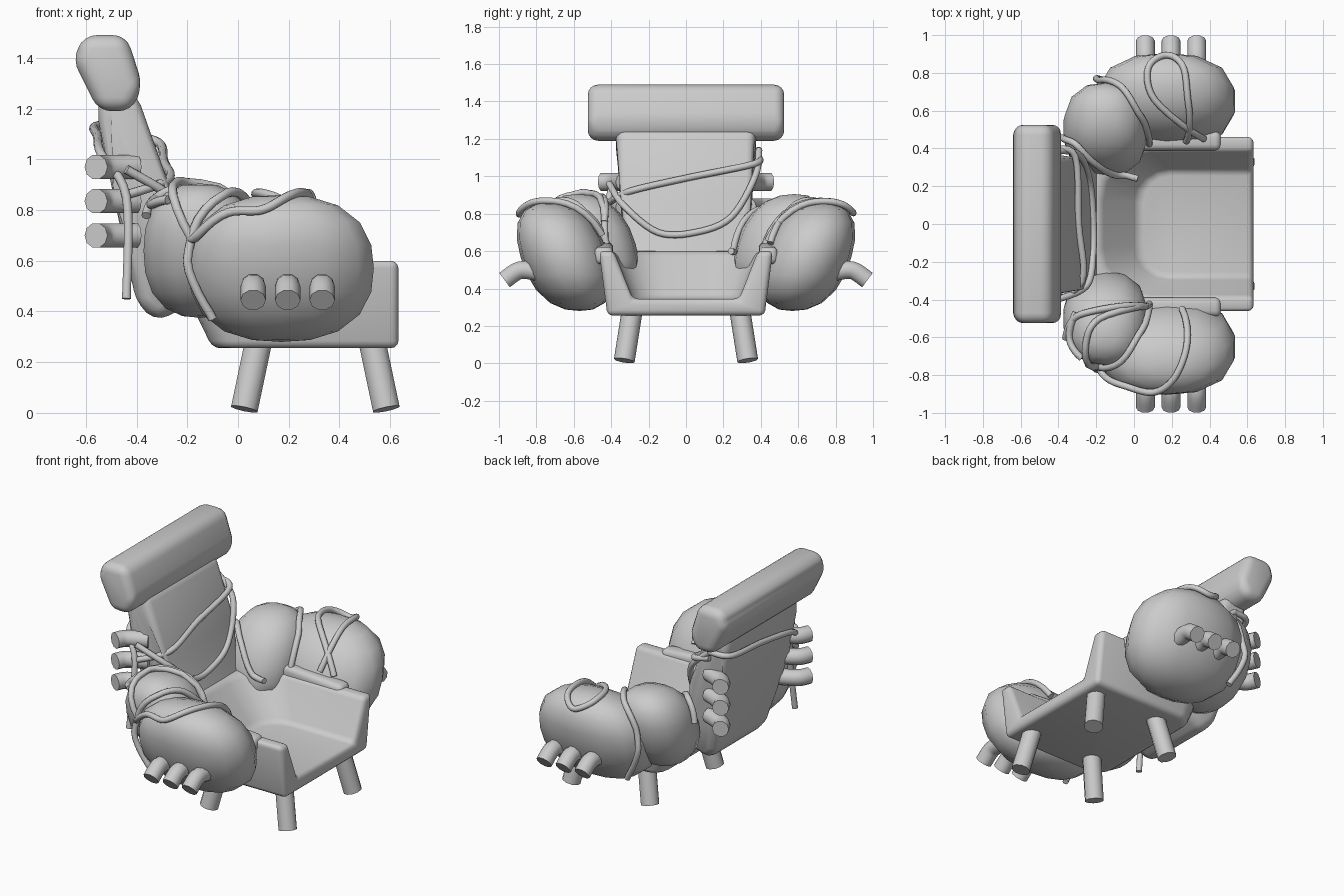
import bpy, bmesh, math
from mathutils import Vector

if "Cube" in bpy.data.objects:
    bpy.data.objects.remove(bpy.data.objects["Cube"])

POW = 2.4
PODS = []  # (centre, radii, lean), used to lay the cables on the pods


def finish(ob, bevel=0, seg=3, angle=40):
    bpy.ops.object.select_all(action='DESELECT')
    ob.select_set(True)
    bpy.context.view_layer.objects.active = ob
    if bevel:
        m = ob.modifiers.new("round", 'BEVEL')
        m.width, m.segments, m.limit_method = bevel, seg, 'ANGLE'
        m.angle_limit = math.radians(25)
        bpy.ops.object.modifier_apply(modifier=m.name)
    bpy.ops.object.shade_smooth_by_angle(angle=math.radians(angle))
    return ob


def mesh_object(name, bm):
    bmesh.ops.recalc_face_normals(bm, faces=bm.faces)
    me = bpy.data.meshes.new(name)
    bm.to_mesh(me)
    bm.free()
    ob = bpy.data.objects.new(name, me)
    bpy.context.collection.objects.link(ob)
    return ob


def extrude_profile(name, profile, y0, y1, bevel, seg=3, width=lambda z: 1):
    bm = bmesh.new()
    a = [bm.verts.new((x, y0 * width(z), z)) for x, z in profile]
    b = [bm.verts.new((x, y1 * width(z), z)) for x, z in profile]
    bm.faces.new(a)
    bm.faces.new(b[::-1])
    for i in range(len(a)):
        bm.faces.new((a[i - 1], a[i], b[i], b[i - 1]))
    return finish(mesh_object(name, bm), bevel, seg, 50)


def pod(name, centre, radii, lean):
    bm = bmesh.new()
    bmesh.ops.create_uvsphere(bm, u_segments=14, v_segments=10, radius=1)
    c = Vector(centre)
    for v in bm.verts:
        f = sum(abs(d) ** POW for d in v.co) ** (-1 / POW)
        d = Vector([v.co[i] * f * radii[i] for i in range(3)])
        d.y += lean * d.z
        v.co = c + d
    PODS.append((c, radii, lean))
    return finish(mesh_object(name, bm), 0, 0, 60)


def push_out(p):
    for c, r, lean in PODS:
        d = p - c
        e = (d.x, d.y - lean * d.z, d.z)
        f = sum(abs(e[i] / (r[i] + 0.012)) ** POW for i in range(3)) ** (1 / POW)
        if 0.5 < f < 1:
            p = c + d / f
    return p


def pod_top(x, y):
    z = 0.95
    while z > 0.6:
        for c, r, lean in PODS:
            e = (x - c.x, y - c.y - lean * (z - c.z), z - c.z)
            if sum(abs(e[i] / r[i]) ** POW for i in range(3)) < 1:
                return z
        z -= 0.01
    return z


def tube(name, pts, radius, lay=False, steps=6):
    P = [Vector(p) for p in pts]
    out = []
    for i in range(len(P) - 1):  # Catmull-Rom path
        a, b, c, d = P[max(i - 1, 0)], P[i], P[i + 1], P[min(i + 2, len(P) - 1)]
        for k in range(steps):
            t = k / steps
            out.append(b.lerp(c, t) if steps == 1 else
                       b + ((c - a) * t + (2 * a - 5 * b + 4 * c - d) * t * t
                            + (3 * b - a - 3 * c + d) * t ** 3) / 2)
    out.append(P[-1])
    if lay:
        out = [push_out(p) for p in out]
    cu = bpy.data.curves.new(name, 'CURVE')
    cu.dimensions = '3D'
    cu.bevel_depth, cu.bevel_resolution, cu.use_fill_caps = radius, 3, True
    sp = cu.splines.new('POLY')
    sp.points.add(len(out) - 1)
    for q, p in zip(sp.points, out):
        q.co = (*p, 1)
    ob = bpy.data.objects.new(name, cu)
    bpy.context.collection.objects.link(ob)
    bpy.ops.object.select_all(action='DESELECT')
    ob.select_set(True)
    bpy.context.view_layer.objects.active = ob
    bpy.ops.object.convert(target='MESH')
    return finish(bpy.context.object)


def pod_cable(name, *xy):  # drapes a plan-view path over the pods
    tube(name, [(x, y, pod_top(x, y)) for x, y in xy], 0.018, True)


def strap(name, x_at_z, *yz):  # lies on the leaning backrest
    tube(name, [(x_at_z(z) if abs(y) < 0.38 else -0.44, y, z) for y, z in yz], 0.018, True)


# seat tub: U-shaped loops skinned from the base, over the rim, to the floor
def u_loop(x0, w, c, z):
    arc = [math.radians(a) for a in (0, 22, 45, 68, 90)]
    half = [(0.633, w)] + [(x0 + c - c * math.sin(a), w - c + c * math.cos(a)) for a in arc]
    return [(x, -y, z) for x, y in half] + [(x, y, z) for x, y in half[::-1]]


bm = bmesh.new()
loops = [[bm.verts.new(p) for p in u_loop(*a)] for a in (
    (-0.10, 0.42, 0.10, 0.255), (-0.27, 0.465, 0.20, 0.60),
    (-0.18, 0.385, 0.26, 0.60), (0.02, 0.285, 0.17, 0.345))]
for a, b in zip(loops, loops[1:]):
    for i in range(len(a) - 1):
        bm.faces.new((a[i], a[i + 1], b[i + 1], b[i]))
bm.faces.new(loops[0])
bm.faces.new(loops[3])
bm.faces.new([l[0] for l in loops] + [l[-1] for l in loops[::-1]])
finish(mesh_object("seat_tub", bm), 0.03, 3)

# backrest, narrowing to the bottom, and headrest cushion
extrude_profile("backrest", [(-0.40, 1.26), (-0.265, 0.88), (-0.21, 0.62), (-0.12, 0.46), (-0.32, 0.36),
                             (-0.40, 0.43), (-0.44, 0.62), (-0.49, 0.85), (-0.55, 1.15), (-0.55, 1.26)],
                -0.375, 0.375, 0.05, width=lambda z: 1 - 0.75 * max(0, 0.8 - z))
extrude_profile("headrest", [(-0.65, 1.39), (-0.61, 1.49), (-0.44, 1.49), (-0.375, 1.29),
                             (-0.42, 1.19), (-0.55, 1.19)], -0.525, 0.525, 0.07, 4)

for s, side in ((-1, "right"), (1, "left")):
    # padded side pods and shoulder pods
    pod(side + "_side_pod", (0.17, s * 0.65, 0.57), (0.37, 0.235, 0.29), s * 0.28)
    pod(side + "_shoulder_pod", (-0.15, s * 0.5, 0.64), (0.225, 0.23, 0.265), s * 0.3)
    # armrest bars
    extrude_profile(side + "_armrest_bar", [(0.02, 0.55), (0.46, 0.53), (0.46, 0.62), (0.02, 0.65)],
                    s * 0.39, s * 0.49, 0.03)
    # splayed legs
    for x, splay, end in ((0.025, 0.06, "back"), (0.585, -0.06, "front")):
        tube(f"{side}_{end}_leg", [(x, s * 0.33, 0.015), (x + splay, s * 0.285, 0.3)], 0.056, steps=1)
    # bent pipes on the pods and behind the backrest
    for i in range(3):
        x, z = 0.06 + 0.136 * i, 0.7 + 0.135 * i
        tube(f"{side}_side_pipe_{i + 1}", [(x, s * 0.8, 0.49), (x, s * 0.89, 0.497),
                                          (x, s * 0.97, 0.445)], 0.05)
        tube(f"{side}_back_pipe_{i + 1}", [(-0.40, s * 0.33, z), (-0.52, s * 0.385, z),
                                          (-0.56, s * 0.45, z)], 0.05)
    # cables hanging down between the pods
    tube(side + "_hanging_cable", [(0.07, s * 0.44, 0.62), (0.02, s * 0.58, 0.84), (-0.1, s * 0.71, 0.80),
                                   (-0.2, s * 0.77, 0.6), (-0.10, s * 0.74, 0.37)], 0.018, True)

# straps around the backrest
front = lambda z: -0.035 - 0.26 * z
rear = lambda z: -0.325 - 0.21 * z
strap("upper_strap", front, (-0.41, 0.86), (-0.3, 0.92), (0, 0.99), (0.36, 1.065), (0.39, 1.1))
strap("lower_strap", front, (0.39, 1.14), (0.37, 1.0), (0.24, 0.78), (0.05, 0.70), (-0.15, 0.70),
      (-0.33, 0.84), (-0.41, 0.96))
strap("rear_strap", rear, (0.39, 1.14), (0.34, 1.13), (0, 1.09), (-0.33, 1.02), (-0.42, 0.85), (-0.48, 0.45))

# cables draped over the pods
pod_cable("right_shoulder_cable", (-0.35, -0.6), (-0.31, -0.5), (-0.2, -0.46), (0.05, -0.44))
pod_cable("right_drop_cable", (-0.27, -0.70), (-0.33, -0.6), (-0.3, -0.47))
pod_cable("right_loop_cable", (0.08, -0.44), (-0.18, -0.5), (-0.25, -0.63), (-0.17, -0.76), (-0.03, -0.85),
          (0.1, -0.88), (0.2, -0.82), (0.27, -0.67), (0.25, -0.46))
pod_cable("left_loop_cable", (0.27, 0.45), (0.28, 0.65), (0.25, 0.83), (0.17, 0.88), (0.08, 0.82),
          (0.11, 0.66), (0.36, 0.46))
pod_cable("left_inner_cable", (-0.37, 0.46), (-0.3, 0.43), (-0.2, 0.33), (-0.08, 0.27), (0.02, 0.24))
